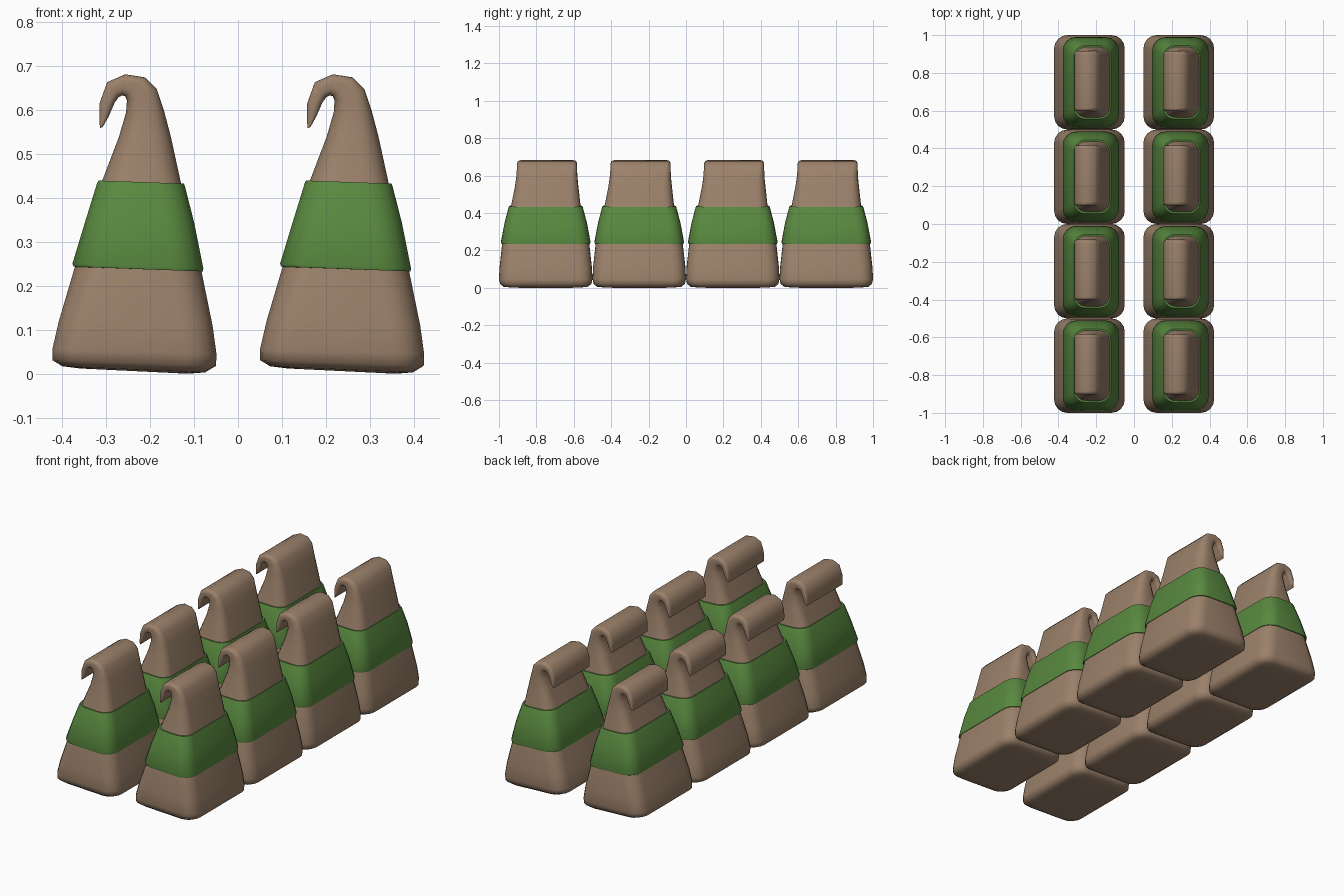
import bpy, bmesh
from math import cos, sin, pi, radians

CX = -0.2365  # profile x values below are read off the left-hand sack


def material(name, rgb):
    m = bpy.data.materials.new(name)
    m.diffuse_color = (*rgb, 1)
    return m


def ring(xl, zl, xr, zr, hy, radius, oy=0.0, seg=4):
    """Rounded rectangle spanning left point to right point, and +-hy in depth."""
    w = ((xr - xl) ** 2 + (zr - zl) ** 2) ** 0.5 / 2
    ux, uz = (xr - xl) / (2 * w), (zr - zl) / (2 * w)
    mx, mz = (xl + xr) / 2 - CX, (zl + zr) / 2
    ru, rv = min(radius, w * 0.9), min(radius, hy * 0.9)
    pts = []
    for q, (su, sv) in enumerate([(1, 1), (-1, 1), (-1, -1), (1, -1)]):
        for i in range(seg + 1):
            a = (q + i / seg) * pi / 2
            u = su * (w - ru) + ru * cos(a)
            v = sv * (hy - rv) + rv * sin(a)
            pts.append((mx + ux * u, v + oy, mz + uz * u))
    return pts


def loft(name, rings, mat, caps=True, closed=False):
    bm = bmesh.new()
    loops = [[bm.verts.new(p) for p in r] for r in rings]
    pairs = list(zip(loops, loops[1:]))
    if closed:
        pairs.append((loops[-1], loops[0]))
    n = len(loops[0])
    for a, b in pairs:
        for i in range(n):
            j = (i + 1) % n
            bm.faces.new((a[i], a[j], b[j], b[i]))
    if caps and not closed:
        bm.faces.new(loops[0][::-1])
        bm.faces.new(loops[-1])
    bmesh.ops.recalc_face_normals(bm, faces=bm.faces)
    me = bpy.data.meshes.new(name)
    bm.to_mesh(me)
    bm.free()
    me.materials.append(mat)
    me.shade_smooth()
    me.set_sharp_from_angle(angle=radians(60))
    return me


brown = material("sack_brown", (0.33, 0.22, 0.145))
green = material("band_green", (0.10, 0.25, 0.05))

# Sack: rounded base, tapering body, top folded over into a hook
sack = loft("sack", [ring(*r) for r in [
    (-0.36, 0.012, -0.115, 0.000, 0.19, 0.06),
    (-0.40, 0.017, -0.075, 0.003, 0.225, 0.06),
    (-0.423, 0.031, -0.050, 0.018, 0.244, 0.065),
    (-0.423, 0.055, -0.049, 0.045, 0.250, 0.07),
    (-0.408, 0.12, -0.058, 0.11, 0.246, 0.07),
    (-0.371, 0.245, -0.084, 0.237, 0.232, 0.07),
    (-0.313, 0.43, -0.129, 0.43, 0.187, 0.055),
    (-0.271, 0.54, -0.153, 0.54, 0.170, 0.045, 0.005),
    (-0.255, 0.595, -0.168, 0.597, 0.163, 0.035, 0.006),
    (-0.253, 0.622, -0.185, 0.648, 0.161, 0.025, 0.007),
    (-0.257, 0.632, -0.212, 0.675, 0.160, 0.02, 0.007),
    (-0.264, 0.634, -0.257, 0.682, 0.160, 0.018, 0.007),
    (-0.272, 0.630, -0.298, 0.664, 0.160, 0.016, 0.007),
    (-0.281, 0.617, -0.316, 0.614, 0.160, 0.015, 0.007),
    (-0.295, 0.585, -0.316, 0.575, 0.158, 0.010, 0.007),
    (-0.308, 0.562, -0.314, 0.559, 0.155, 0.003, 0.007),
]], brown)

# Band: thin closed sleeve around the middle of the sack
band = loft("band", [ring(*r) for r in [
    (-0.366, 0.243, -0.088, 0.234, 0.228, 0.07),
    (-0.375, 0.244, -0.080, 0.233, 0.237, 0.07),
    (-0.377, 0.251, -0.079, 0.240, 0.239, 0.07),
    (-0.347, 0.35, -0.100, 0.345, 0.220, 0.065),
    (-0.321, 0.434, -0.121, 0.427, 0.198, 0.06),
    (-0.318, 0.440, -0.123, 0.433, 0.195, 0.06),
    (-0.306, 0.438, -0.135, 0.432, 0.182, 0.055),
]], green, closed=True)

# Two columns of four sacks
for col, x in enumerate((CX, -CX)):
    for row in range(4):
        for me in (sack, band):
            ob = bpy.data.objects.new(f"{me.name}_{col + 1}_{row + 1}", me)
            ob.location = (x, -0.75 + 0.5 * row, 0)
            bpy.context.collection.objects.link(ob)
